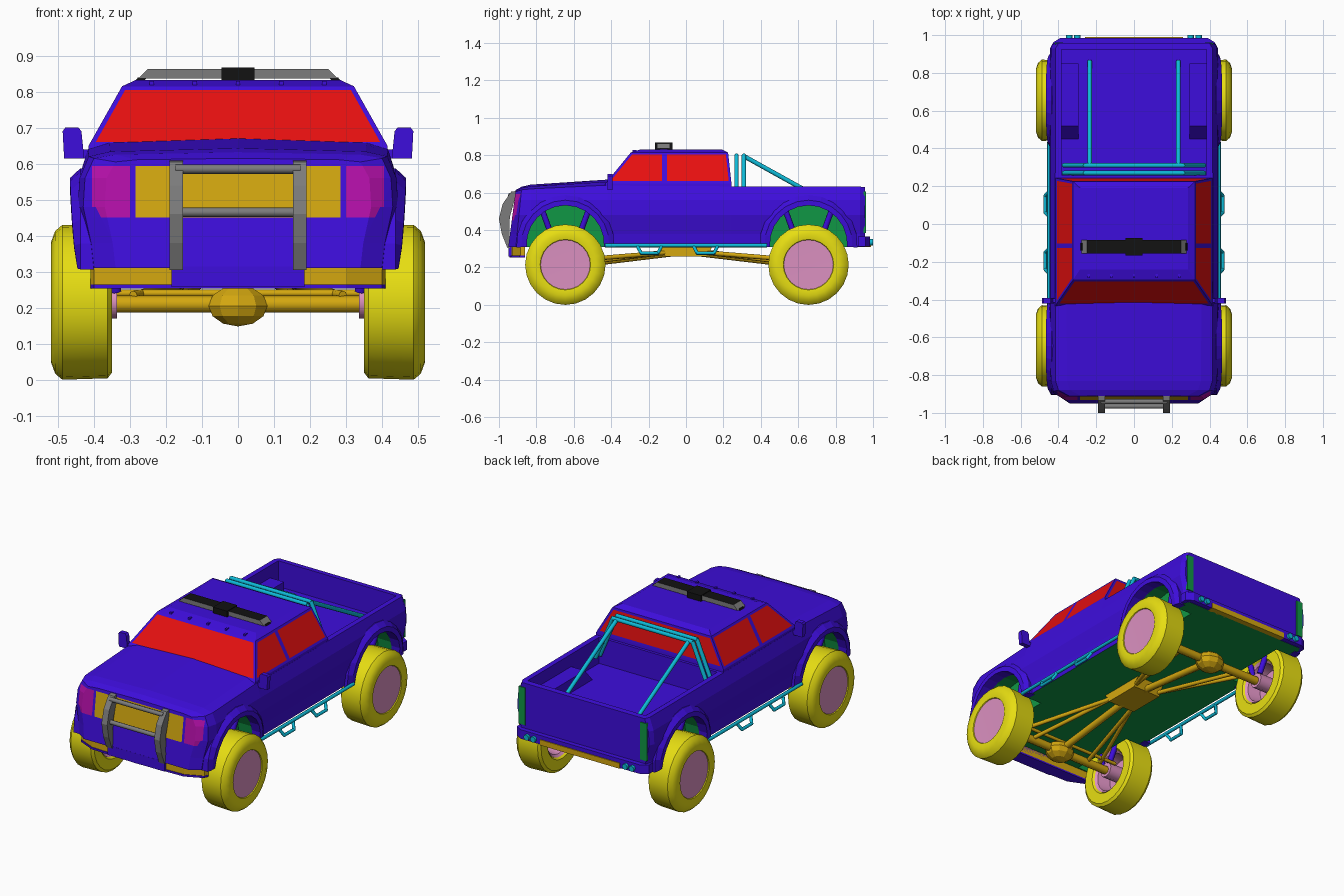
import bpy, bmesh, math
from mathutils import Vector, Matrix

cube = bpy.data.objects.get("Cube")
if cube:
    bpy.data.objects.remove(cube, do_unlink=True)


def material(name, *rgb):
    mat = bpy.data.materials.new(name)
    mat.use_nodes = True
    mat.diffuse_color = (*rgb, 1)
    for node in mat.node_tree.nodes:
        if node.type == 'BSDF_PRINCIPLED':
            node.inputs["Base Color"].default_value = (*rgb, 1)
            node.inputs["Roughness"].default_value = 0.6
    return mat


blue = material("body_blue", .048, .004, .72)
red = material("glass_red", .79, .005, .005)
yellow = material("tire_yellow", .80, .73, .006)
gold = material("chassis_gold", .66, .39, .005)
pink = material("rim_pink", .71, .28, .53)
green = material("underside_green", .005, .31, .06)
cyan = material("tube_cyan", .004, .49, .68)
grey = material("metal_grey", .2, .2, .2)
black = material("trim_black", .006, .006, .006)
magenta = material("headlight_magenta", .46, .005, .40)


def finish(name, bm, *mats, smooth=None):
    bmesh.ops.recalc_face_normals(bm, faces=bm.faces[:])
    mesh = bpy.data.meshes.new(name)
    bm.to_mesh(mesh)
    bm.free()
    for mat in mats:
        mesh.materials.append(mat)
    obj = bpy.data.objects.new(name, mesh)
    bpy.context.collection.objects.link(obj)
    if smooth:
        bpy.ops.object.select_all(action='DESELECT')
        obj.select_set(True)
        bpy.context.view_layer.objects.active = obj
        bpy.ops.object.shade_smooth_by_angle(angle=math.radians(smooth))
    return obj


def loft(bm, rings, closed=True, caps=True):
    rows = [[bm.verts.new(p) for p in ring] for ring in rings]
    n = len(rows[0])
    for a, b in zip(rows, rows[1:]):
        for i in range(n if closed else n - 1):
            j = (i + 1) % n
            bm.faces.new((a[i], a[j], b[j], b[i]))
    if caps:
        bm.faces.new(rows[0])
        bm.faces.new(rows[-1])


def prism(name, axis, pts, lo, hi, *mats):
    place = {'x': lambda a, b, t: (t, a, b), 'y': lambda a, b, t: (a, t, b),
             'z': lambda a, b, t: (a, b, t)}[axis]
    bm = bmesh.new()
    loft(bm, [[place(a, b, t) for a, b in pts] for t in (lo, hi)])
    return finish(name, bm, *mats)


def box(name, x, y, z, mat):
    return prism(name, 'z', [(x[0], y[0]), (x[1], y[0]), (x[1], y[1]), (x[0], y[1])], *z, mat)


def rod(name, path, r, mat, sides=8):
    bm = bmesh.new()
    for a, b in zip(path, path[1:]):
        a, b = Vector(a), Vector(b)
        turn = (b - a).to_track_quat('Z', 'Y').to_matrix().to_4x4()
        bmesh.ops.create_cone(bm, cap_ends=True, segments=sides, radius1=r, radius2=r,
                              depth=(b - a).length + r * .6,
                              matrix=Matrix.Translation((a + b) / 2) @ turn)
    return finish(name, bm, mat, smooth=50)


def lathe(name, profile, y, z, side, mat, steps=24):
    bm = bmesh.new()
    angles = [2 * math.pi * k / steps for k in range(steps)]
    loft(bm, [[(side * x, y + r * math.cos(t), z + r * math.sin(t)) for t in angles]
              for x, r in profile], caps=False)
    bmesh.ops.remove_doubles(bm, verts=bm.verts[:], dist=1e-5)
    return finish(name, bm, mat, smooth=35)


def cut(target, cutter):
    cutter.hide_render = True
    mod = target.modifiers.new("cut", 'BOOLEAN')
    mod.operation, mod.solver, mod.object = 'DIFFERENCE', 'EXACT', cutter
    mod.material_mode = 'TRANSFER'
    bpy.context.view_layer.objects.active = target
    bpy.ops.object.modifier_apply(modifier=mod.name)
    bpy.data.objects.remove(cutter, do_unlink=True)


def mirrored(half):
    return half + [(-x, v) for x, v in reversed(half) if x > 0]


# Lower body: cross-sections from nose to tailgate (y, half width, belt, crown, lean)
FLOOR = .31
bm = bmesh.new()
rings = []
for y, w, belt, crown, lean in [(-.95, .37, .605, .615, .13), (-.91, .43, .615, .632, .1),
                                (-.83, .445, .62, .643, 0), (-.42, .447, .64, .67, 0),
                                (-.3, .447, .637, .64, 0), (.24, .447, .634, .634, 0),
                                (.93, .445, .632, .632, 0), (.957, .43, .63, .63, 0)]:
    half = [(0, FLOOR), (w - .03, FLOOR), (w - .022, .38), (w, .48), (w - .005, .56),
            (w - .03, belt), (w - .09, belt + .6 * (crown - belt)), (0, crown)]
    rings.append([(x, y + lean * (z - FLOOR), z) for x, z in mirrored(half)])
loft(bm, rings)
bm.normal_update()
bmesh.ops.recalc_face_normals(bm, faces=bm.faces[:])


def nose_faces():
    return [f for f in bm.faces if f.normal.y < -.5 and f.calc_center_median().y < -.85]


# Grille and headlights are cut into the nose
planes = [((0, 0, z), (0, 0, 1)) for z in (.45, .593)]
planes += [((s * x, 0, 0), (1, 0, 0)) for x in (.285, .3, .405) for s in (-1, 1)]
planes += [((s * .405, 0, .5), (s, 0, -.5)) for s in (-1, 1)]
for co, no in planes:
    faces = nose_faces()
    geom = set(faces) | {e for f in faces for e in f.edges} | {v for f in faces for v in f.verts}
    bmesh.ops.bisect_plane(bm, geom=list(geom), plane_co=co, plane_no=no)
    bm.normal_update()
for f in nose_faces():
    c = f.calc_center_bounds()
    x = abs(c.x)
    if .45 < c.z < .593:
        if x < .285:
            f.material_index = 2
        elif .3 < x < .405 and x - .405 < (c.z - .5) * .5:
            f.material_index = 3
for f in bm.faces:
    if all(v.co.z < FLOOR + .001 for v in f.verts):
        f.material_index = 1
body = finish("body", bm, blue, green, gold, magenta)

# Cargo bed with wheel tubs left standing, then the four wheel wells
cut(body, prism("bed_cutter", 'x', [(.26, .48), (.45, .48), (.52, .56), (.85, .56), (.85, .48),
                                    (.925, .48), (.925, .8), (.26, .8)], -.385, .385, blue))
cut(body, box("bed_floor_cutter", (-.295, .295), (.265, .92), (.48, .8), blue))
AXLES = {"front": -.645, "rear": .655}
for y in AXLES.values():
    for s in (-1, 1):
        ring = [(y + .21 * math.cos(k * math.pi / 10), .325 + .21 * math.sin(k * math.pi / 10))
                for k in range(20)]
        cut(body, prism("well_cutter", 'x', ring, s * .31, s * .6, green))

# Cab with inset windows
bm = bmesh.new()
loft(bm, [[(-w, a, z), (w, a, z), (w, b, z), (-w, b, z)] for z, w, a, b in
          [(.6, .42, -.45, .245), (.65, .415, -.43, .243), (.815, .322, -.295, .225),
           (.832, .285, -.24, .19)]])
bmesh.ops.bisect_plane(bm, geom=bm.verts[:] + bm.edges[:] + bm.faces[:],
                       plane_co=(0, -.115, 0), plane_no=(0, 1, 0))
bmesh.ops.recalc_face_normals(bm, faces=bm.faces[:])
windows = [f for f in bm.faces if .68 < f.calc_center_bounds().z < .8]
bmesh.ops.inset_individual(bm, faces=windows, thickness=.013, use_even_offset=True)
for f in windows:
    f.material_index = 1
finish("cab", bm, blue, red)
for x in (-.24, -.12, 0, .12, .24):
    box("roof_marker", (x - .006, x + .006), (-.285, -.265), (.81, .829), blue)

# Front bumper
prism("bumper_insert", 'z', mirrored([(0, -.94), (.3, -.93), (.4, -.885), (.41, -.86), (0, -.86)]),
      .264, .315, gold)
prism("bumper_lip", 'z', mirrored([(0, -.945), (.3, -.935), (.4, -.89), (.41, -.86), (0, -.86)]),
      .254, .265, blue)
box("bumper_center", (-.185, .185), (-.95, -.86), (.258, .315), blue)

# Bull bar
for s in (-1, 1):
    prism("bull_bar_upright", 'x',
          [(-.9, .61), (-.935, .605), (-.98, .54), (-1, .46), (-.985, .38), (-.955, .305),
           (-.94, .305), (-.945, .38), (-.942, .47), (-.92, .55)], s * .153, s * .19, grey)
for y, z in ((-.94, .585), (-.965, .465)):
    rod("bull_bar_crossbar", [(-.17, y, z), (.17, y, z)], .013, grey)

# Roof light bar
bar = prism("light_bar", 'y', [(-.278, .836), (.278, .836), (.25, .863), (-.25, .863)],
            -.155, -.085, grey, black)
for p in bar.data.polygons:
    p.material_index = 1 if p.normal.z > .9 else 0
box("light_bar_center", (-.046, .046), (-.167, -.073), (.83, .867), black)
for s in (-1, 1):
    prism("light_bar_foot", 'y', [(s * .25, .84), (s * .278, .84), (s * .295, .815),
                                  (s * .28, .815)], -.14, -.1, black)

# Rear bumper, hitch plate and tail lights
prism("rear_bumper", 'z', mirrored([(0, .985), (.39, .985), (.43, .96), (.43, .92), (0, .92)]),
      .312, .365, blue)
box("hitch_plate", (-.26, .26), (.95, .99), (.31, .342), gold)

for s in (-1, 1):
    box("tail_light", (s * .375, s * .418), (.95, .962), (.385, .605), green)
    for x in (.3, .343):
        rod("exhaust_tip", [(s * x, .95, .335), (s * x, .995, .335)], .017, cyan)

    # Mirrors
    prism("mirror", 'y', [(s * .427, .615), (s * .483, .615), (s * .487, .69), (s * .48, .7),
                          (s * .443, .7), (s * .435, .69)], -.42, -.393, blue)
    box("mirror_arm", (s * .38, s * .44), (-.415, -.395), (.615, .64), blue)

    # Side steps and roll bar braces
    rod("side_rail", [(s * .45, -.43, .318), (s * .45, .43, .318)], .01, cyan)
    for y in (-.195, .105):
        rod("side_step", [(s * .45, y - .065, .315), (s * .47, y - .045, .277),
                          (s * .47, y + .045, .277), (s * .45, y + .065, .315)], .009, cyan)
    rod("roll_bar_brace", [(s * .235, .31, .795), (s * .235, .86, .49)], .012, cyan)

    for end, y in AXLES.items():
        # Wheels
        lathe(end + "_tire", [(.37, .12), (.35, .135), (.35, .195), (.362, .211), (.488, .215),
                              (.508, .198), (.52, .165), (.515, .135), (.505, .13)],
              y, .215, s, yellow)
        lathe(end + "_rim", [(.507, 0), (.51, .136), (.44, .13), (.36, .125), (.372, .112),
                             (.45, .1), (.45, 0)], y, .215, s, pink)
        rod(end + "_hub", [(s * .35, y, .215), (s * .46, y, .215)], .045, pink)

        # Arch flares
        bm = bmesh.new()
        rings = []
        for k in range(13):
            t = math.radians(-4 + 188 * k / 12)
            lip = .446 + .021 * max(0, math.sin(t)) ** .5
            rings.append([(s * x, y + r * math.cos(t), .325 + r * math.sin(t)) for x, r in
                          [(.4, .207), (lip, .207), (lip, .235), (.438, .262), (.4, .262)]])
        loft(bm, rings)
        finish(end + "_arch_flare", bm, blue)

        # Shock absorbers and link arms
        inward = -1 if y > 0 else 1
        for d in (-1, 1):
            rod("shock", [(s * .34, y + d * .03, .25), (s * .37, y + d * .125, .51)], .016, blue)
        for x, z in ((.29, .235), (.2, .215)):
            rod("link_arm", [(s * x, y, z), (s * .075, inward * -.1, .28)], .012, gold)

for y in (.27, .31):
    rod("roll_hoop", [(-.37, y, .54), (-.26, y, .798), (.26, y, .798), (.37, y, .54)], .012, cyan)

# Axles, differentials, drive shafts and transfer case
for end, y in AXLES.items():
    inward = -1 if y > 0 else 1
    rod(end + "_axle", [(-.4, y, .21), (.4, y, .21)], .024, gold)
    rod(end + "_tie_rod", [(-.36, y + inward * .05, .24), (.36, y + inward * .05, .24)], .01, gold)
    bm = bmesh.new()
    bmesh.ops.create_uvsphere(bm, u_segments=10, v_segments=6, radius=1,
                              matrix=Matrix.Translation((0, y, .205)) @
                              Matrix.Diagonal((.086, .075, .057, 1)))
    finish(end + "_differential", bm, gold)
    rod(end + "_drive_shaft", [(0, y, .21), (0, inward * -.08, .278)], .02, gold)
prism("transfer_case", 'x', [(-.14, .31), (-.11, .258), (.11, .258), (.14, .31)], -.09, .09, gold)
